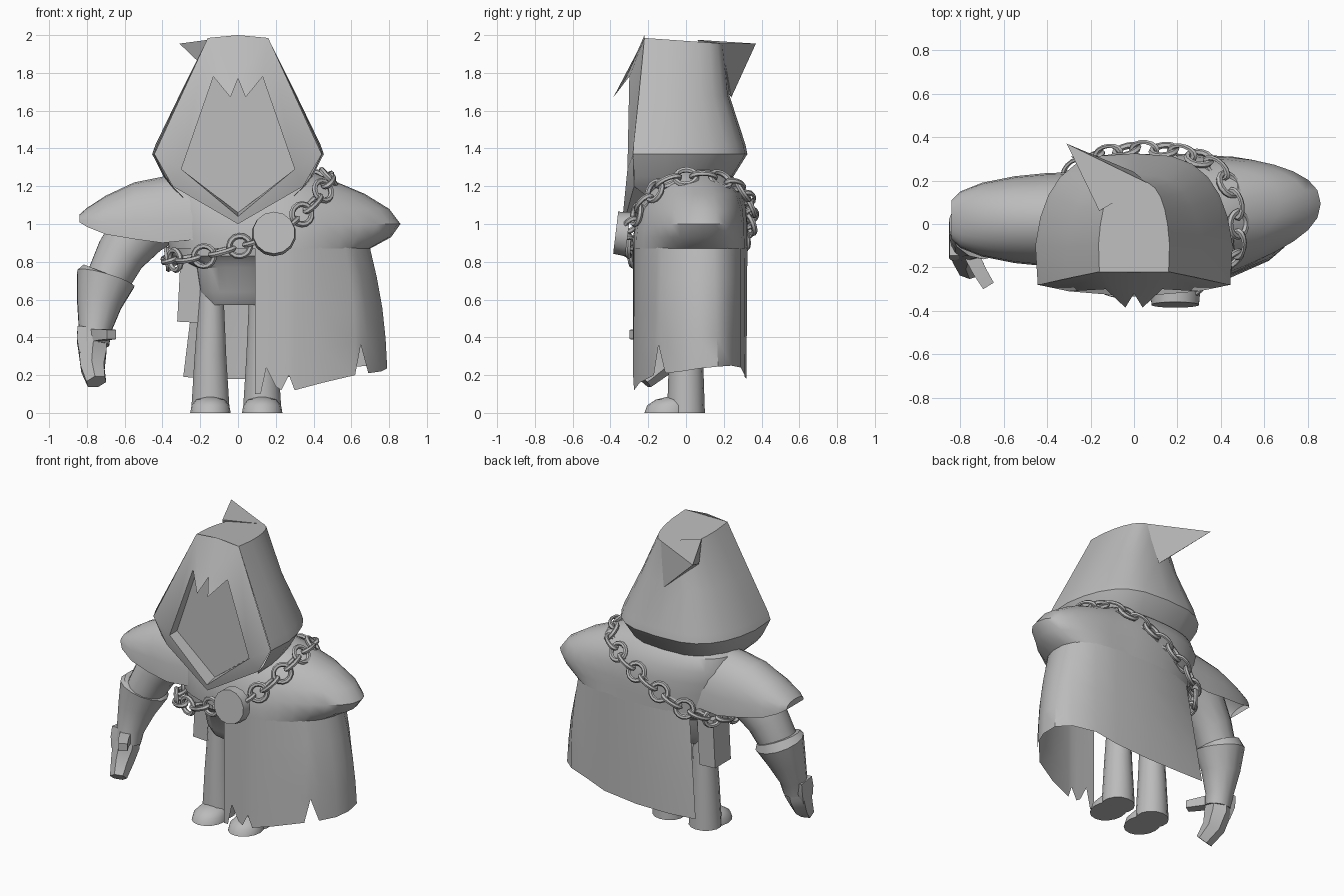
import bpy, bmesh, math
from math import sin, cos, pi
from mathutils import Vector, Matrix

cube = bpy.data.objects.get("Cube")
if cube:
    bpy.data.objects.remove(cube)

grey = bpy.data.materials.new("plain_grey")
grey.use_nodes = True
COLOR = (0.5, 0.5, 0.5, 1)
grey.diffuse_color = COLOR
grey.node_tree.nodes["Principled BSDF"].inputs["Base Color"].default_value = COLOR
parts = []


def add_object(name, mesh):
    obj = bpy.data.objects.new(name, mesh)
    bpy.context.collection.objects.link(obj)
    parts.append(obj)
    return obj


def make(name, verts, faces):
    mesh = bpy.data.meshes.new(name)
    mesh.from_pydata([tuple(v) for v in verts], [], faces)
    mesh.materials.append(grey)
    bm = bmesh.new()
    bm.from_mesh(mesh)
    bmesh.ops.recalc_face_normals(bm, faces=bm.faces)
    bm.to_mesh(mesh)
    bm.free()
    return add_object(name, mesh)


def loft(name, rings, closed=True, cap_start=False, cap_end=False):
    n = len(rings[0])
    verts = [v for r in rings for v in r]
    faces = []
    for i in range(len(rings) - 1):
        for j in range(n if closed else n - 1):
            k = (j + 1) % n
            faces.append((i * n + j, i * n + k, (i + 1) * n + k, (i + 1) * n + j))
    if cap_start:
        faces.append(tuple(range(n)))
    if cap_end:
        faces.append(tuple(range(len(verts) - n, len(verts))))
    return make(name, verts, faces)


def power(v, p):
    return math.copysign(abs(v) ** p, v)


def oval(z, x0, x1, y0, y1, n=28, p=0.88):
    cx, cy, rx, ry = (x0 + x1) / 2, (y0 + y1) / 2, (x1 - x0) / 2, (y1 - y0) / 2
    return [(cx + rx * power(cos(2 * pi * i / n), p),
             cy + ry * power(sin(2 * pi * i / n), p), z) for i in range(n)]


def tube(name, path, n=14, ref=(0, 1, 0), **caps):
    """Path entries: x, y, z, in-plane radius, depth radius."""
    pts = [Vector(p[:3]) for p in path]
    rings = []
    for i, p in enumerate(path):
        d = pts[min(i + 1, len(pts) - 1)] - pts[max(i - 1, 0)]
        u = d.cross(Vector(ref)).normalized()
        v = u.cross(d).normalized()
        rings.append([pts[i] + u * p[3] * cos(2 * pi * (k + .5) / n)
                      + v * p[4] * sin(2 * pi * (k + .5) / n) for k in range(n)])
    return loft(name, rings, **caps)


# Hood: rear shell wrapping from one front corner round to the other
def hood_ring(z, w, yf, yb, drop=0, n=14):
    ring = []
    for i in range(n + 1):
        x = w * power(cos(pi * i / n), .65) * (.96 if i in (0, n) else 1)
        s = sin(pi * i / n) ** .8
        ring.append((x, yf + (yb - yf) * s, z - drop * s))
    return ring


loft("hood_shell", [hood_ring(1.14, .3, -.2, .12), hood_ring(1.2, .36, -.275, .18),
                    hood_ring(1.25, .4, -.275, .25), hood_ring(1.37, .462, -.28, .325),
                    hood_ring(1.42, .444, -.278, .315), hood_ring(1.68, .316, -.25, .23),
                    hood_ring(1.985, .166, -.22, .2, .03)], closed=False, cap_end=True)

# Hood front: rim facets around a recessed opening, with a jagged fringe
half = dict(A=(.16, -.22, 1.985), B=(.443, -.28, 1.37), C=(.346, -.275, 1.2),
            a=(.13, -.3, 1.78), b=(.3, -.31, 1.29), f=(.04, -.385, 1.67),
            ra=(.13, -.23, 1.8), rb=(.3, -.23, 1.29))
verts, index = [], {}
for key, (x, y, z) in half.items():
    index[key + "+"], index[key + "-"] = len(verts), len(verts) + 1
    verts += [(x, y, z), (-x, y, z)]
for key, co in dict(D=(0, -.33, 1.0), d=(0, -.335, 1.04), o=(0, -.32, 1.77),
                    T=(0, -.22, 2.0), rd=(0, -.25, 1.06), u=(0, -.15, 1.1)).items():
    index[key] = len(verts)
    verts.append(co)
facets = ["T A+ a+ f+ o", "A+ B+ b+ a+", "B+ C+ b+", "C+ D d b+", "a+ b+ rb+ ra+",
          "b+ d rd rb+", "C+ u D"]
facets += [f.replace("+", "-") for f in facets]
facets.append("ra+ rb+ rd rb- ra-")
make("hood_front", verts, [tuple(index[k] for k in f.split()) for f in facets])

# Bent tip at the back of the hood
tip_base = [(-.16, .06, 1.975), (.06, .19, 1.955), (0, .24, 1.67), (-.19, .13, 1.84)]
make("hood_tip", tip_base + [(-.31, .37, 1.955)],
     [(0, 1, 4), (1, 2, 4), (2, 3, 4), (3, 0, 4), (0, 1, 2, 3)])


# Mantle over the shoulders, with the left shoulder pulled out sideways
def mantle_ring(z, x0, x1, y0, y1, bulge):
    ring = []
    for x, y, z in oval(z, x0, x1, y0, y1, n=36):
        out = max(0, x - .35)
        ring.append((x + bulge * (out / (x1 - .35)) ** 2, y + .2 * out, z))
    return ring


RIM = dict(x0=-.37, x1=.7, y0=-.28, y1=.325)
loft("mantle", [mantle_ring(*r) for r in [
    (1.29, -.25, .36, -.12, .2, 0), (1.24, -.38, .46, -.17, .26, .02),
    (1.16, -.4, .58, -.215, .305, .09), (1.08, -.4, .65, -.25, .32, .15),
    (1.0, -.39, .68, -.27, .325, .18), (.93, -.38, .69, -.28, .325, .12)]]
    + [mantle_ring(.87, bulge=0, **RIM)], cap_start=True)

# Torso and hips
loft("torso", [oval(*r) for r in [
    (.95, -.37, .4, -.25, .29), (.83, -.34, .33, -.24, .27), (.77, -.22, .22, -.18, .19),
    (.64, -.2, .2, -.15, .15), (.57, -.17, .17, -.1, .1)]], cap_end=True)

# Cloak curtain: plan points with hem heights, torn at the hem
plan = [(.09, -.28, .1), (.12, -.28, .1), (.15, -.28, .24), (.2, -.28, .14), (.23, -.28, .12),
        (.27, -.28, .2), (.3, -.275, .12), (.45, -.245, .16), (.62, -.17, .2), (.65, -.145, .36),
        (.69, -.11, .21), (.76, -.02, .22), (.79, .07, .235), (.78, .17, .245), (.7, .24, .25),
        (.55, .29, .24), (.4, .31, .2), (.15, .32, .18), (-.1, .32, .18), (-.29, .31, .19)]


# The top of the curtain follows the rim of the mantle
def on_rim(x, y):
    cx, cy = (RIM["x0"] + RIM["x1"]) / 2, (RIM["y0"] + RIM["y1"]) / 2
    y -= .2 * max(0, x - .35)
    e = 2 / .88
    s = (abs((x - cx) / (RIM["x1"] - cx)) ** e + abs((y - cy) / (RIM["y1"] - cy)) ** e) ** (-1 / e)
    rx = cx + (x - cx) * s
    return Vector((rx, cy + (y - cy) * s + .2 * max(0, rx - .35), .875))


rows = []
for t in (0, .25, .5, .75, 1):
    row = []
    for x, y, hem in plan:
        p = on_rim(x, y).lerp(Vector((x, y, hem)), t)
        p.x += .02 * sin(pi * t) if x > .6 else 0
        row.append(p)
    rows.append(row)
loft("cloak_curtain", rows, closed=False)


# Right shoulder cape: a draped half dome
def drape(x, top, rim, w, n=12):
    return [(x, .02 - w * cos(pi * i / n),
             rim + (top - rim) * sin(pi * i / n) ** .8) for i in range(n + 1)]


loft("shoulder_cape", [drape(*r) for r in [
    (-.2, 1.27, .92, .22), (-.4, 1.25, .9, .215), (-.55, 1.22, .92, .2),
    (-.7, 1.15, .945, .17), (-.8, 1.085, .985, .13), (-.84, 1.05, 1.01, .09)]],
    closed=False, cap_end=True)

# Right arm, glove, hand
tube("arm", [(-.38, .02, 1.08, .17, .16), (-.52, .02, .97, .16, .15),
             (-.62, 0, .84, .135, .135), (-.69, -.02, .7, .12, .125)])
tube("glove_cuff", [(-.69, -.01, .735, .14, .14), (-.7, -.01, .71, .16, .155),
                    (-.735, -.04, .58, .122, .12), (-.757, -.08, .44, .088, .085),
                    (-.76, -.1, .36, .08, .08)], cap_start=True, cap_end=True)
tube("hand", [(-.76, -.09, .42, .075, .08), (-.77, -.11, .33, .085, .085),
              (-.77, -.15, .24, .072, .07), (-.75, -.22, .165, .058, .045)],
     n=6, cap_start=True, cap_end=True)
tube("thumb", [(-.76, -.12, .41, .05, .05), (-.71, -.22, .415, .045, .042),
               (-.67, -.285, .415, .04, .035)], n=4, ref=(0, 0, 1), cap_start=True, cap_end=True)
tube("knuckle_guard", [(-.815, -.09, .45, .05, .08), (-.82, -.1, .38, .045, .085),
                       (-.815, -.12, .31, .035, .07)], n=4, cap_start=True, cap_end=True)

# Legs and feet
for side, x in (("right", -.146), ("left", .128)):
    tube(side + "_leg", [(x * .96, 0, .66, .064, .075), (x, 0, .3, .086, .09),
                         (x, 0, 0, .105, .1)], cap_end=True)
    loft(side + "_foot", [oval(z, x - w, x + w, -.06 - l, .03, n=16, p=1) for z, w, l in
                          [(0, .107, .16), (.04, .1, .145), (.07, .075, .1), (.085, .03, .04)]],
         cap_start=True, cap_end=True)

# Pouch hanging under the chain
tube("pouch", [(-.245, .06, .8, .085, .12), (-.262, .06, .48, .085, .12)],
     n=4, cap_start=True, cap_end=True)

# Round clasp
bm = bmesh.new()
bmesh.ops.create_cone(bm, cap_ends=True, segments=14, radius1=.118, radius2=.112, depth=.065,
                      matrix=Matrix.Translation((.19, -.34, .95)) @ Matrix.Rotation(pi / 2 - .12, 4, 'X'))
mesh = bpy.data.meshes.new("clasp")
bm.to_mesh(mesh)
bm.free()
mesh.materials.append(grey)
add_object("clasp", mesh)

# Chain: evenly spaced links on a closed path, each turned from the last
ctrl = [Vector(c) for c in [
    (.19, -.31, .95), (0, -.3, .88), (-.18, -.28, .83), (-.32, -.2, .81), (-.37, -.05, .81),
    (-.36, .12, .83), (-.29, .24, .87), (-.17, .31, .93), (-.02, .34, 1.01), (.13, .34, 1.09),
    (.28, .31, 1.165), (.4, .24, 1.215), (.465, .1, 1.25), (.48, -.05, 1.24),
    (.46, -.15, 1.19), (.36, -.25, 1.07)]]
dense = []
for i in range(len(ctrl)):
    p0, p1, p2, p3 = (ctrl[(i + k) % len(ctrl)] for k in (-1, 0, 1, 2))
    for s in range(20):
        t = s / 20
        dense.append(.5 * (2 * p1 + (p2 - p0) * t + (2 * p0 - 5 * p1 + 4 * p2 - p3) * t * t
                           + (3 * p1 - p0 - 3 * p2 + p3) * t ** 3))
steps = [(dense[(i + 1) % len(dense)] - p).length for i, p in enumerate(dense)]
LINKS = 28
gap, run, spots = sum(steps) / LINKS, 0, []
for i, s in enumerate(steps):
    if run >= gap * len(spots) and len(spots) < LINKS:
        spots.append(i)
    run += s
bpy.ops.mesh.primitive_torus_add(major_segments=14, minor_segments=6,
                                 major_radius=.054, minor_radius=.015)
link = bpy.context.object
link_verts = [v.co.copy() for v in link.data.vertices]
link_faces = [tuple(p.vertices) for p in link.data.polygons]
bpy.data.objects.remove(link)
verts, faces = [], []
for k, i in enumerate(spots[1:]):
    along = (dense[(i + 1) % len(dense)] - dense[i - 1]).normalized()
    out = dense[i] - Vector((.03, .03, .9))
    out = (out - along * out.dot(along)).normalized()
    frame = Matrix((along, out.cross(along), out)).transposed()
    # Upright links are narrower and longer than the flat ones
    flat = k % 2 == 1
    turn = Matrix.Rotation(.1 if flat else 1.45, 3, 'X') @ Matrix.Diagonal(
        (1.05, 1, 1) if flat else (1.15, .65, 1))
    base = len(verts)
    verts += [dense[i] + frame @ (turn @ v) for v in link_verts]
    faces += [tuple(base + q for q in f) for f in link_faces]
make("chain", verts, faces)

# Shading: smooth with crisp edges
bpy.ops.object.select_all(action='DESELECT')
for obj in parts:
    obj.select_set(True)
bpy.context.view_layer.objects.active = parts[0]
bpy.ops.object.shade_smooth_by_angle(angle=math.radians(38))
